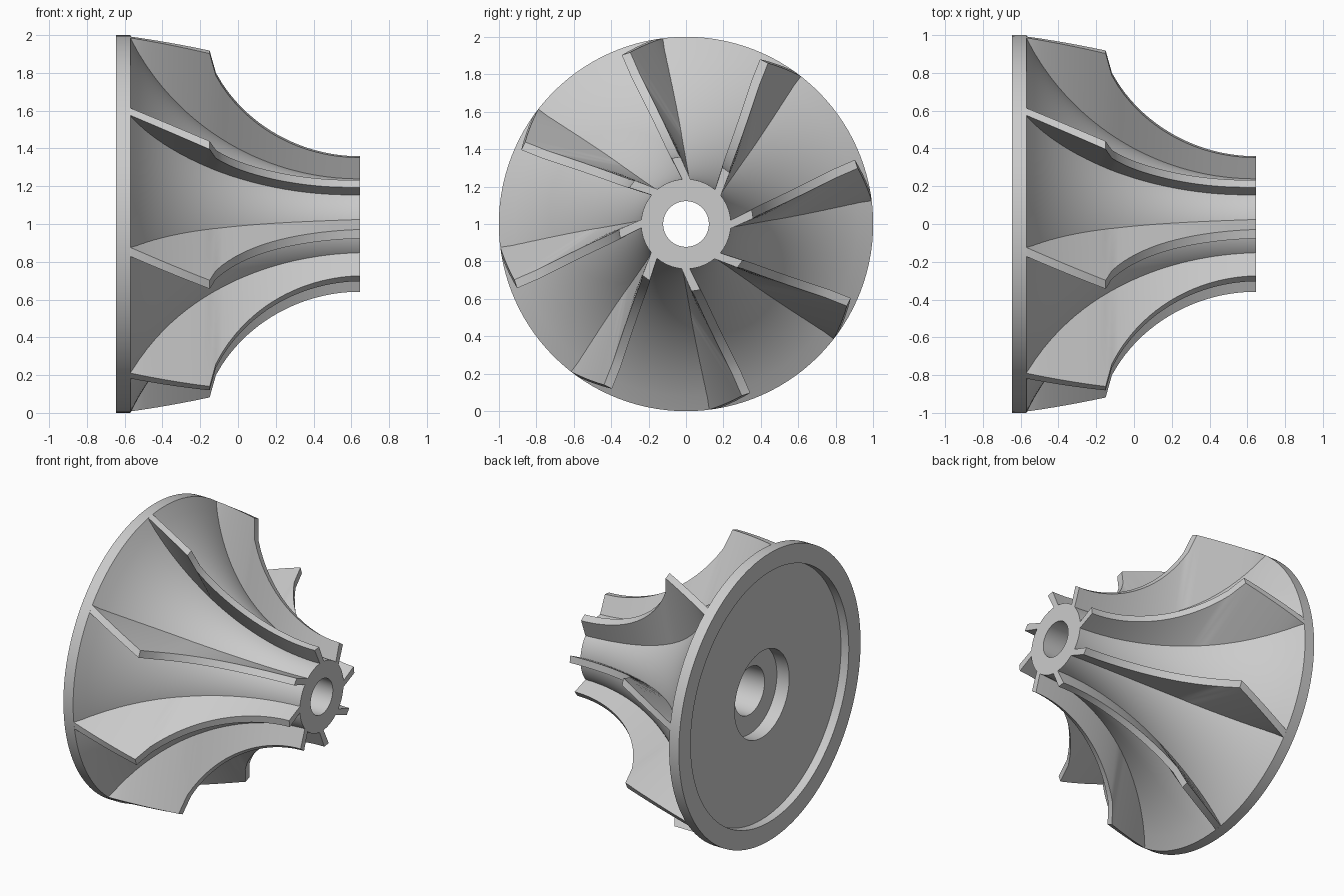
import bpy, bmesh
from math import sqrt, sin, cos, pi, radians

if "Cube" in bpy.data.objects:
    bpy.data.objects.remove(bpy.data.objects["Cube"])

X_BACK, X_DISC, X_TIP, X_NOSE = -0.645, -0.57, -0.15, 0.645
AXIS = (0, 0, 1)          # the wheel's axis runs along x at z = 1
BLADES = 8
HALF_THICK = 0.024


def arc_radius(x, r_end, big_r):
    """Concave arc that becomes parallel to the axis at the nose."""
    return r_end + big_r - sqrt(big_r ** 2 - (X_NOSE - x) ** 2)


def hub_radius(x):
    return arc_radius(x, 0.24, 1.351)


def polar(x, r, a):
    return (x, r * cos(a), r * sin(a))


def finish(bm, name):
    bmesh.ops.recalc_face_normals(bm, faces=bm.faces)
    mesh = bpy.data.meshes.new(name)
    bm.to_mesh(mesh)
    bm.free()
    obj = bpy.data.objects.new(name, mesh)
    bpy.context.collection.objects.link(obj)
    obj.location = AXIS
    bpy.ops.object.select_all(action='DESELECT')
    obj.select_set(True)
    bpy.context.view_layer.objects.active = obj
    bpy.ops.object.shade_smooth_by_angle(angle=radians(30))
    return obj


def lathe(name, profile, steps=120):
    """Turn a closed (x, radius) outline around the x axis."""
    bm = bmesh.new()
    rings = [[bm.verts.new(polar(x, r, 2 * pi * i / steps)) for x, r in profile]
             for i in range(steps)]
    n = len(profile)
    for i in range(steps):
        a, b = rings[i], rings[(i + 1) % steps]
        for j in range(n):
            k = (j + 1) % n
            bm.faces.new((a[j], a[k], b[k], b[j]))
    return finish(bm, name)


# Hub: back disc, flared body, bore, counterbore and shallow back recess
xs = [X_DISC + (X_NOSE - X_DISC) * i / 28 for i in range(29)]
outline = [(X_BACK, 1.0)] + [(x, hub_radius(x)) for x in xs]
outline += [(X_NOSE, 0.122), (-0.49, 0.165), (-0.49, 0.30),
            (-0.585, 0.30), (-0.585, 0.87), (X_BACK, 0.87)]
lathe("hub", outline)


# Blades: leaning ruled vanes between the hub root and the shroud edge
def blade_section(x):
    t = (x - X_DISC) / (X_NOSE - X_DISC)
    root_a = radians(98.5 - 11.5 * t)
    if x <= X_TIP:
        s = (x - X_DISC) / (X_TIP - X_DISC)
        tip_r = 1.0 - 0.035 * s
        tip_a = radians(98.5 + 10.9 * s)
    else:
        s = (x - X_TIP) / (X_NOSE - X_TIP)
        tip_r = arc_radius(x, 0.36, 0.847)
        tip_a = radians(98.5 + 10.9 * (1 - s) ** 1.4)
    r = hub_radius(x)
    dr, dt = HALF_THICK / r, HALF_THICK / tip_r
    return [polar(x, r - 0.02, root_a - dr), polar(x, r - 0.02, root_a + dr),
            polar(x, tip_r, tip_a + dt), polar(x, tip_r, tip_a - dt)]


def make_blade(name):
    stations = [X_DISC + (X_TIP - X_DISC) * i / 12 for i in range(12)]
    stations += [X_TIP + (X_NOSE - X_TIP) * i / 24 for i in range(25)]
    bm = bmesh.new()
    loops = [[bm.verts.new(p) for p in blade_section(x)] for x in stations]
    for a, b in zip(loops, loops[1:]):
        for j in range(4):
            k = (j + 1) % 4
            bm.faces.new((a[j], a[k], b[k], b[j]))
    bm.faces.new(loops[0])
    bm.faces.new(loops[-1])
    return finish(bm, name)


blade = make_blade("blade_1")
for i in range(1, BLADES):
    copy = blade.copy()
    copy.name = f"blade_{i + 1}"
    copy.rotation_euler.x = 2 * pi * i / BLADES
    bpy.context.collection.objects.link(copy)
